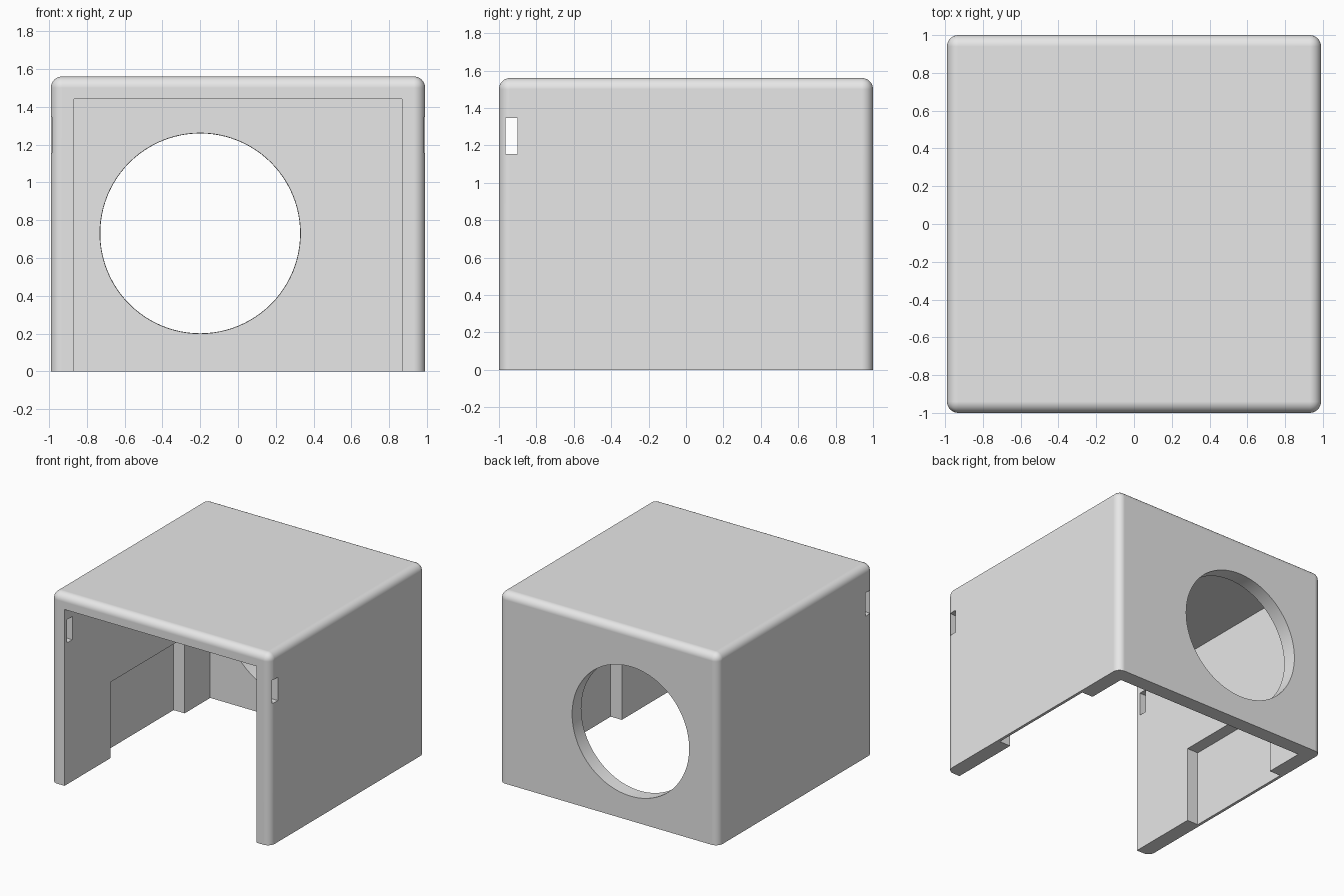
import bpy
import bmesh
import math
from mathutils import Matrix, Vector

cube = bpy.data.objects.get("Cube")
if cube:
    bpy.data.objects.remove(cube, do_unlink=True)

HALF_X, HALF_Y, HEIGHT = 0.99, 1.0, 1.56
INNER_X, INNER_Y, INNER_TOP = 0.867, 0.88, 1.44
FILLET = 0.06


def add_object(name, bm):
    mesh = bpy.data.meshes.new(name)
    bm.to_mesh(mesh)
    bm.free()
    obj = bpy.data.objects.new(name, mesh)
    bpy.context.collection.objects.link(obj)
    return obj


def box_bmesh(low, high):
    low, high = Vector(low), Vector(high)
    bm = bmesh.new()
    bmesh.ops.create_cube(bm, size=1)
    bmesh.ops.scale(bm, vec=high - low, verts=bm.verts)
    bmesh.ops.translate(bm, vec=(low + high) / 2, verts=bm.verts)
    return bm


def cut(target, name, bm):
    cutter = add_object(name, bm)
    cutter.hide_render = True
    mod = target.modifiers.new(name, 'BOOLEAN')
    mod.operation = 'DIFFERENCE'
    mod.solver = 'EXACT'
    mod.object = cutter
    bpy.ops.object.modifier_apply(modifier=mod.name)
    bpy.data.objects.remove(cutter, do_unlink=True)


# Outer block, rounded everywhere except around the base
bm = box_bmesh((-HALF_X, -HALF_Y, 0), (HALF_X, HALF_Y, HEIGHT))
edges = [e for e in bm.edges if max(v.co.z for v in e.verts) > 0.1]
bmesh.ops.bevel(bm, geom=edges, offset=FILLET, segments=8, profile=0.5,
                affect='EDGES', clamp_overlap=True)
cover = add_object("cover_shell", bm)
bpy.context.view_layer.objects.active = cover
cover.select_set(True)

# Main cavity, open at the front and below
cut(cover, "cavity_cutter", box_bmesh((-INNER_X, -1.2, -0.2),
                                      (INNER_X, INNER_Y, INNER_TOP)))

# Shallow recesses inside both side walls
cut(cover, "recess_cutter", box_bmesh((-0.967, -0.41, -0.2),
                                      (0.967, 0.55, 0.62)))

# Small slots through both side walls near the front
cut(cover, "slot_cutter", box_bmesh((-1.2, -0.965, 1.155),
                                    (1.2, -0.9, 1.345)))

# Round opening through the back wall
bm = bmesh.new()
bmesh.ops.create_cone(bm, cap_ends=True, segments=96, radius1=0.527,
                      radius2=0.532, depth=0.4,
                      matrix=Matrix.Translation((-0.2, 0.94, 0.73))
                      @ Matrix.Rotation(math.radians(90), 4, 'X'))
cut(cover, "opening_cutter", bm)

# Smooth fillets with flat main faces
bpy.ops.object.shade_smooth_by_angle(angle=math.radians(30))
weighted = cover.modifiers.new("flat_face_normals", 'WEIGHTED_NORMAL')
weighted.keep_sharp = True

# Single grey plastic
grey = bpy.data.materials.new("light_grey")
grey.use_nodes = True
colour = (0.8, 0.8, 0.8, 1)
grey.diffuse_color = colour
for node in grey.node_tree.nodes:
    if node.type == 'BSDF_PRINCIPLED':
        node.inputs["Base Color"].default_value = colour
cover.data.materials.clear()
cover.data.materials.append(grey)
